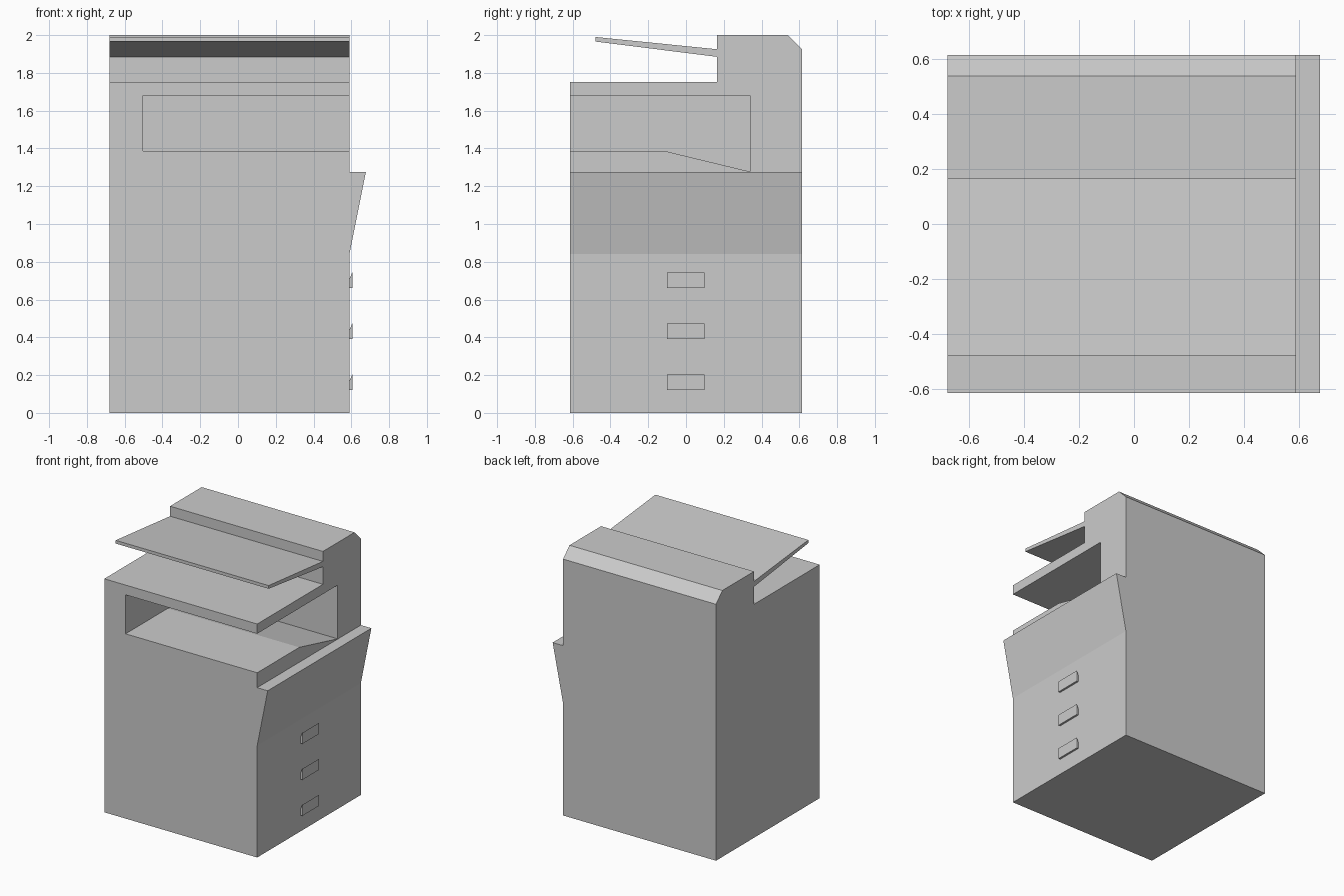
import bpy, bmesh

if "Cube" in bpy.data.objects:
    bpy.data.objects.remove(bpy.data.objects["Cube"])

X0, X1 = -0.68, 0.59    # cabinet sides
Y0, Y1 = -0.615, 0.615  # cabinet front and back


def prism(name, pts, axis, a, b):
    """Extrude a profile along x (pts are y,z) or along y (pts are x,z)."""
    bm = bmesh.new()

    def co(p, t):
        return (t, p[0], p[1]) if axis == 'x' else (p[0], t, p[1])

    face = bm.faces.new([bm.verts.new(co(p, a)) for p in pts])
    ext = bmesh.ops.extrude_face_region(bm, geom=[face])
    for v in ext['geom']:
        if isinstance(v, bmesh.types.BMVert):
            if axis == 'x':
                v.co.x = b
            else:
                v.co.y = b
    bmesh.ops.recalc_face_normals(bm, faces=bm.faces[:])
    mesh = bpy.data.meshes.new(name)
    bm.to_mesh(mesh)
    bm.free()
    ob = bpy.data.objects.new(name, mesh)
    bpy.context.collection.objects.link(ob)
    return ob


# Cabinet with the raised, chamfered feeder housing at the back
body = prism("copier_body", [(Y0, 0), (Y1, 0), (Y1, 1.925), (0.54, 2.0),
                             (0.165, 2.0), (0.165, 1.753), (Y0, 1.753)], 'x', X0, X1)

# Paper output recess, open at the front and right, floor sloping to the back
cutter = prism("recess_cutter", [(-0.8, 1.387), (-0.115, 1.387), (0.34, 1.277),
                                 (0.34, 1.68), (-0.8, 1.68)], 'x', -0.503, 0.8)
cutter.hide_render = True
mod = body.modifiers.new("recess", 'BOOLEAN')
mod.operation = 'DIFFERENCE'
mod.solver = 'EXACT'
mod.object = cutter
bpy.context.view_layer.objects.active = body
bpy.ops.object.modifier_apply(modifier=mod.name)
bpy.data.objects.remove(cutter, do_unlink=True)

# Tilted document tray on the feeder
prism("document_tray", [(-0.48, 1.966), (0.165, 1.885), (0.165, 1.925), (-0.48, 1.99)],
      'x', X0, X1)

# Wedge-shaped bypass tray on the right side
prism("bypass_tray", [(X1, 0.84), (0.677, 1.275), (X1, 1.275)], 'y', Y0, Y1)

# Drawer grips, with tops sloping down towards the cabinet
for i, z in enumerate((0.12, 0.39, 0.66)):
    prism(f"drawer_grip_{i + 1}", [(X1, z), (0.605, z), (0.605, z + 0.083), (X1, z + 0.05)],
          'y', -0.1, 0.098)
